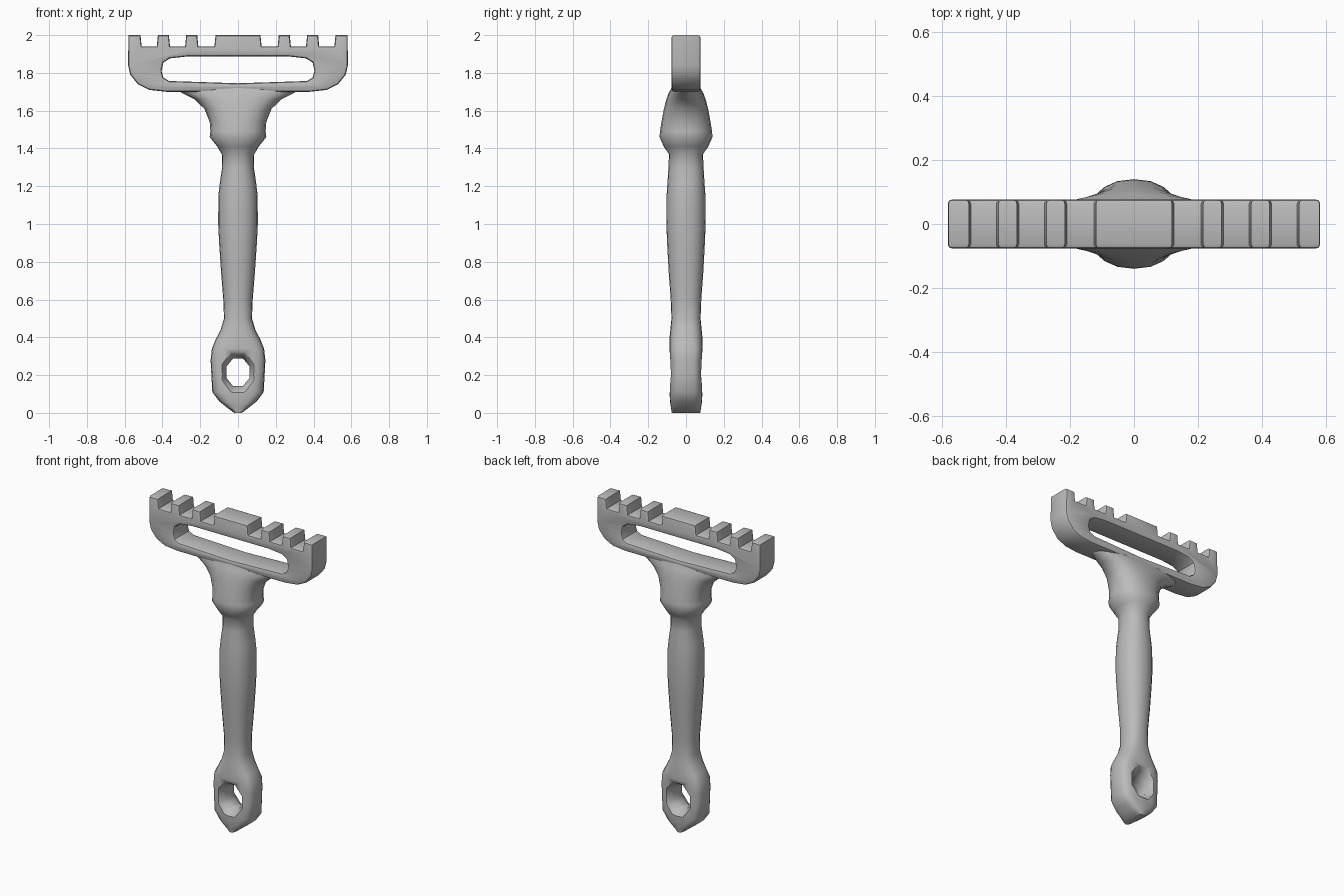
import bpy
import bmesh
import math

cube = bpy.data.objects.get("Cube")
if cube:
    bpy.data.objects.remove(cube, do_unlink=True)

# One plain grey for everything
grey = bpy.data.materials.new("plain grey")
grey.use_nodes = True
colour = (0.5, 0.5, 0.5, 1)
grey.diffuse_color = colour
grey.node_tree.nodes["Principled BSDF"].inputs["Base Color"].default_value = colour


def activate(obj):
    bpy.ops.object.select_all(action='DESELECT')
    obj.select_set(True)
    bpy.context.view_layer.objects.active = obj


def signed_power(value, power):
    return math.copysign(abs(value) ** power, value)


def loft(name, rings):
    """Skin a list of closed rings of points and cap both ends."""
    bm = bmesh.new()
    loops = [[bm.verts.new(p) for p in ring] for ring in rings]
    count = len(loops[0])
    for low, high in zip(loops, loops[1:]):
        for i in range(count):
            j = (i + 1) % count
            bm.faces.new((low[i], low[j], high[j], high[i]))
    bm.faces.new(loops[0])
    bm.faces.new(loops[-1])
    bmesh.ops.recalc_face_normals(bm, faces=bm.faces)
    mesh = bpy.data.meshes.new(name)
    bm.to_mesh(mesh)
    bm.free()
    obj = bpy.data.objects.new(name, mesh)
    bpy.context.collection.objects.link(obj)
    mesh.materials.append(grey)
    return obj


def handle_ring(z, half_x, half_y):
    """Round section on the shaft, boxier section on the eyelet."""
    power = 0.9 if z > 0.5 else 0.55 if z < 0.35 else 0.75
    ring = []
    for i in range(20):
        a = math.tau * i / 20
        ring.append((half_x * signed_power(math.cos(a), power),
                     half_y * signed_power(math.sin(a), power), z))
    return ring


# Handle: eyelet, shaft, collar and flare, as (height, half width, half depth)
sections = [
    (0, 0.02, 0.075), (0.03, 0.06, 0.08), (0.06, 0.098, 0.085),
    (0.11, 0.136, 0.087), (0.2, 0.141, 0.085), (0.28, 0.145, 0.085),
    (0.34, 0.138, 0.088), (0.39, 0.118, 0.088), (0.44, 0.092, 0.083),
    (0.5, 0.074, 0.077), (0.6, 0.078, 0.081), (0.75, 0.09, 0.092),
    (0.9, 0.1, 0.1), (1, 0.105, 0.104), (1.15, 0.104, 0.103),
    (1.22, 0.096, 0.098), (1.3, 0.084, 0.093), (1.37, 0.086, 0.09),
    (1.41, 0.11, 0.118), (1.46, 0.15, 0.14), (1.49, 0.146, 0.138),
    (1.54, 0.15, 0.13), (1.61, 0.178, 0.117), (1.66, 0.23, 0.104),
    (1.69, 0.29, 0.093), (1.72, 0.34, 0.077), (1.74, 0.34, 0.072),
]
handle = loft("handle", [handle_ring(*s) for s in sections])

# Hanging hole: hourglass cutter through the eyelet
hole_rings = []
for y, scale in [(-0.1, 1.6), (-0.075, 1.3), (-0.03, 1), (0.03, 1), (0.075, 1.3), (0.1, 1.6)]:
    hole_rings.append([(scale * 0.066 * math.cos(math.tau * i / 8 + math.pi / 8),
                        y,
                        0.215 + scale * 0.08 * math.sin(math.tau * i / 8 + math.pi / 8))
                       for i in range(8)])
cutter = loft("hole_cutter", hole_rings)
cut = handle.modifiers.new("hanging hole", 'BOOLEAN')
cut.operation = 'DIFFERENCE'
cut.solver = 'EXACT'
cut.object = cutter
activate(handle)
bpy.ops.object.modifier_apply(modifier=cut.name)
bpy.data.objects.remove(cutter, do_unlink=True)

# Head: right half outlines, from the bottom middle round to the top middle
outer = [(0, 1.7), (0.38, 1.7), (0.47, 1.71), (0.53, 1.74), (0.57, 1.79), (0.582, 1.84)]
level = 2.0
for edge in (0.58, 0.51, 0.43, 0.36, 0.28, 0.21, 0.125):
    # Teeth edges alternate between rising and falling, leaning slightly
    if edge == 0.58:
        outer.append((edge, level))
        continue
    lower = 1.94
    lean = 0.006 if level == 2.0 else -0.006
    following = lower if level == 2.0 else 2.0
    outer.append((edge + (lean if level == 2.0 else 0), level))
    outer.append((edge + (0 if level == 2.0 else lean), following))
    level = following
window = [(0, 1.745), (0.365, 1.757), (0.395, 1.775), (0.405, 1.81),
          (0.395, 1.855), (0.36, 1.877), (0.27, 1.887)]


def mirrored(half):
    left = [(-x, z) for x, z in reversed(half) if x > 0]
    return half + left


bevel = 0.014
curve = bpy.data.curves.new("head", 'CURVE')
curve.dimensions = '2D'
curve.fill_mode = 'BOTH'
curve.extrude = 0.077 - bevel
curve.bevel_depth = bevel
curve.bevel_resolution = 1
curve.offset = -bevel
for outline in (outer, window):
    points = mirrored(outline)
    spline = curve.splines.new('POLY')
    spline.points.add(len(points) - 1)
    for point, (x, z) in zip(spline.points, points):
        point.co = (x, z, 0, 1)
    spline.use_cyclic_u = True
curve.materials.append(grey)
head = bpy.data.objects.new("toothed_head", curve)
bpy.context.collection.objects.link(head)
head.rotation_euler.x = math.pi / 2
activate(head)
bpy.ops.object.convert(target='MESH')
head = bpy.context.object
bpy.ops.object.transform_apply(location=False, rotation=True, scale=False)

# Weld the extruded outline, then shade both parts smooth
bm = bmesh.new()
bm.from_mesh(head.data)
bmesh.ops.remove_doubles(bm, verts=bm.verts, dist=0.0005)
bmesh.ops.recalc_face_normals(bm, faces=bm.faces)
bm.to_mesh(head.data)
bm.free()
for part, angle in ((handle, 50), (head, 35)):
    activate(part)
    bpy.ops.object.shade_smooth_by_angle(angle=math.radians(angle))
